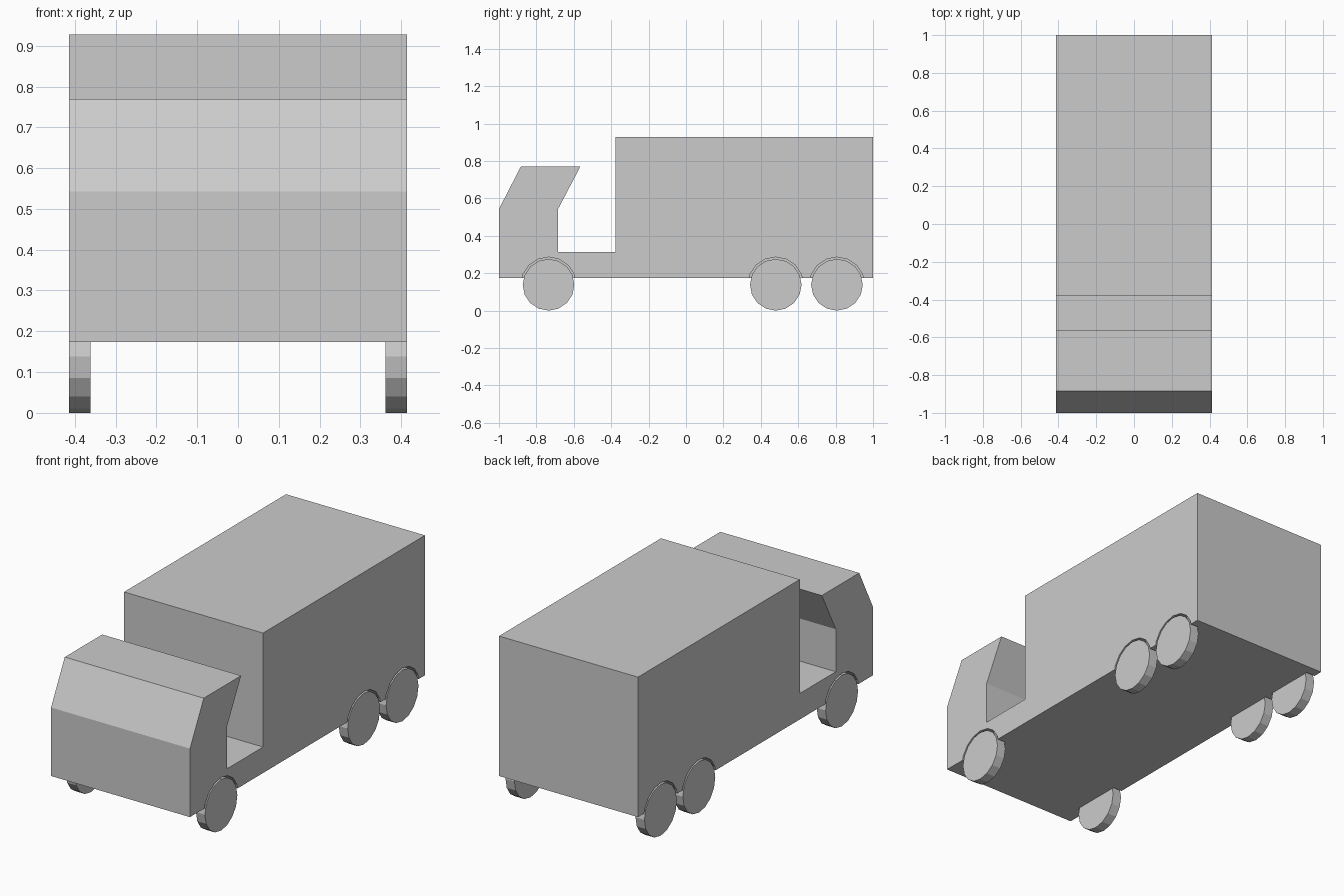
import bpy, bmesh, math

if "Cube" in bpy.data.objects:
    bpy.data.objects.remove(bpy.data.objects["Cube"])

HALF_W = 0.414
INNER = 0.361          # inner face of wheels and wheel wells
WHEEL_R = 0.138
WHEEL_Z = 0.138
AXLES = {"front": -0.735, "middle": 0.48, "rear": 0.807}


def add_prism(bm, profile, x0, x1):
    """Extrude a closed (y, z) profile from x0 to x1."""
    face = bm.faces.new([bm.verts.new((x0, y, z)) for y, z in profile])
    new = bmesh.ops.extrude_face_region(bm, geom=[face])["geom"]
    verts = [v for v in new if isinstance(v, bmesh.types.BMVert)]
    bmesh.ops.translate(bm, verts=verts, vec=(x1 - x0, 0, 0))


def make_object(name, prisms):
    bm = bmesh.new()
    for profile, x0, x1 in prisms:
        add_prism(bm, profile, x0, x1)
    bmesh.ops.recalc_face_normals(bm, faces=bm.faces)
    mesh = bpy.data.meshes.new(name)
    bm.to_mesh(mesh)
    bm.free()
    obj = bpy.data.objects.new(name, mesh)
    bpy.context.collection.objects.link(obj)
    return obj


def circle(y, r, sides=16):
    angles = [2 * math.pi * i / sides for i in range(sides)]
    return [(y + r * math.cos(a), WHEEL_Z + r * math.sin(a)) for a in angles]


# Body: cab, low deck and cargo box as one side profile
body = make_object("truck_body", [([
    (-1, 0.174), (1, 0.174), (1, 0.928), (-0.378, 0.928), (-0.378, 0.314),
    (-0.684, 0.314), (-0.684, 0.543), (-0.565, 0.77), (-0.883, 0.77), (-1, 0.543),
], -HALF_W, HALF_W)])

# Wheel wells: shallow pockets cut into both sides
wells = make_object("wheel_well_cutter", [
    (circle(y, WHEEL_R + 0.01), s * INNER, s * 0.5)
    for y in AXLES.values() for s in (-1, 1)])
wells.hide_render = True
cut = body.modifiers.new("wheel_wells", "BOOLEAN")
cut.operation = "DIFFERENCE"
cut.solver = "EXACT"
cut.object = wells

# Wheels: flush with the body sides
for axle, y in AXLES.items():
    for side, s in (("left", -1), ("right", 1)):
        make_object(f"{axle}_{side}_wheel",
                    [(circle(y, WHEEL_R), s * INNER, s * HALF_W)])

# Apply the cut and drop the helper
bpy.context.view_layer.objects.active = body
body.select_set(True)
bpy.ops.object.modifier_apply(modifier=cut.name)
bpy.data.objects.remove(wells)
